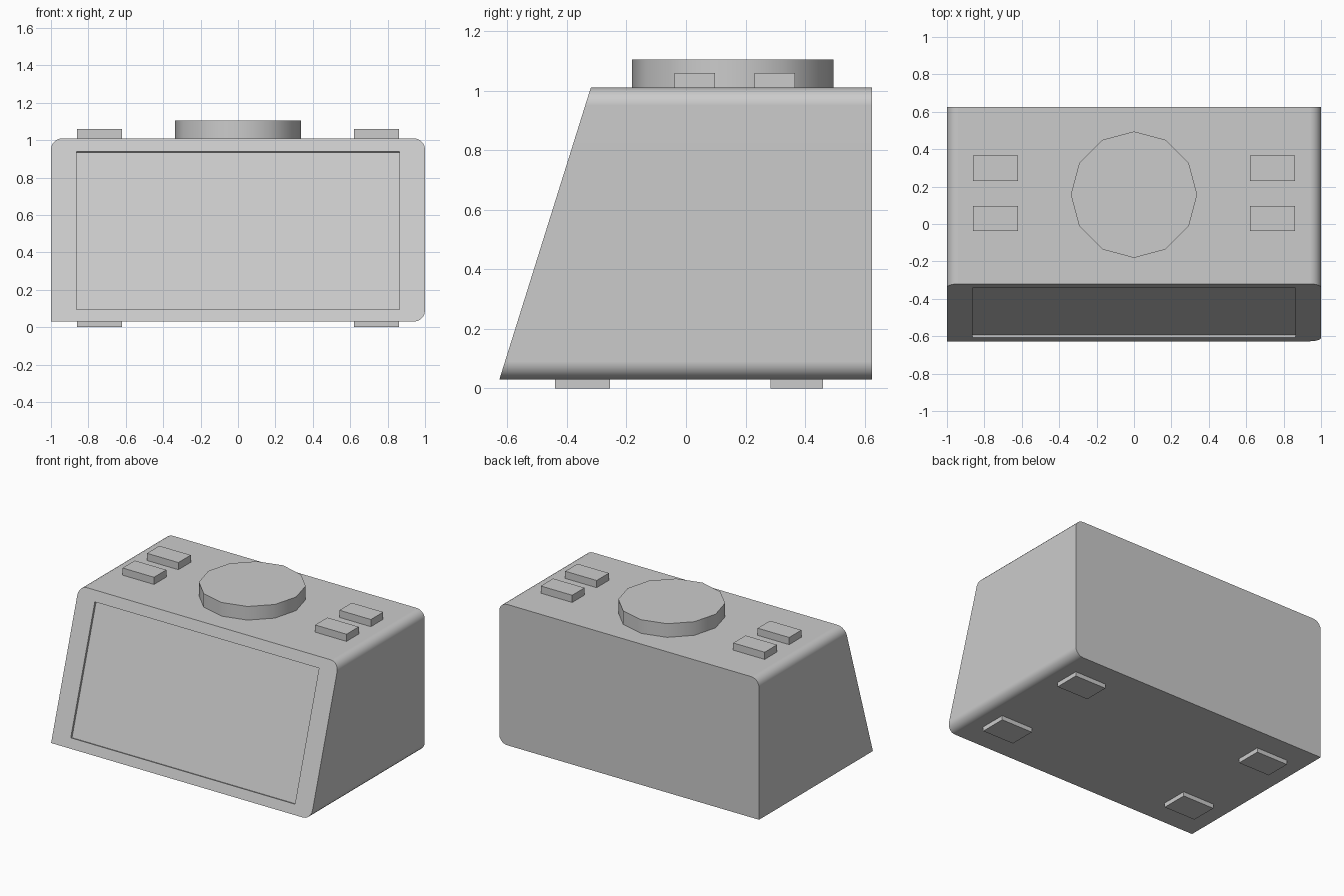
import bpy, bmesh
from math import sin, cos, pi, radians
from mathutils import Vector

if "Cube" in bpy.data.objects:
    bpy.data.objects.remove(bpy.data.objects["Cube"])

BOT, TOP, BACK = 0.03, 1.01, 0.625
FRONT_BOT, FRONT_TOP = -0.627, -0.32
SLOPE = (FRONT_TOP - FRONT_BOT) / (TOP - BOT)


def front(x, z):
    """Point on the sloping front plane."""
    return Vector((x, FRONT_BOT + (z - BOT) * SLOPE, z))


def finish(name, bm, angle):
    bmesh.ops.recalc_face_normals(bm, faces=bm.faces[:])
    me = bpy.data.meshes.new(name)
    bm.to_mesh(me)
    bm.free()
    ob = bpy.data.objects.new(name, me)
    bpy.context.collection.objects.link(ob)
    bpy.ops.object.select_all(action='DESELECT')
    ob.select_set(True)
    bpy.context.view_layer.objects.active = ob
    bpy.ops.object.shade_smooth_by_angle(angle=radians(angle))
    mod = ob.modifiers.new("flat_faces", 'WEIGHTED_NORMAL')
    mod.keep_sharp = True
    return ob


def box(name, x0, x1, y0, y1, z0, z1):
    bm = bmesh.new()
    bmesh.ops.create_cube(bm, size=1)
    for v in bm.verts:
        v.co = ((x0 + x1) / 2 + v.co.x * (x1 - x0),
                (y0 + y1) / 2 + v.co.y * (y1 - y0),
                (z0 + z1) / 2 + v.co.z * (z1 - z0))
    return finish(name, bm, 30)


def bridge(bm, a, b):
    for i in range(len(a)):
        j = (i + 1) % len(a)
        bm.faces.new((a[i], a[j], b[j], b[i]))


def loop_edges(bm, vs):
    return [bm.edges.get((vs[i - 1], vs[i])) for i in range(len(vs))]


# Body outline: three rounded corners, the lower left one stays square
R, SEG = 0.06, 5
outline = [(-1, BOT)]
for cx, cz, start in ((1 - R, BOT + R, -pi / 2), (1 - R, TOP - R, 0), (-1 + R, TOP - R, pi / 2)):
    for i in range(SEG + 1):
        a = start + pi / 2 * i / SEG
        outline.append((cx + R * cos(a), cz + R * sin(a)))

# Body with recessed screen in the sloping front
bm = bmesh.new()
front_loop = [bm.verts.new(front(x, z)) for x, z in outline]
back_loop = [bm.verts.new((x, BACK, z)) for x, z in outline]
bridge(bm, front_loop, back_loop)
bm.faces.new(back_loop)

inward = Vector((0, 1, -SLOPE)).normalized() * 0.015
screen = [front(x, z) for x, z in ((-0.863, 0.095), (0.863, 0.095), (0.863, 0.94), (-0.863, 0.94))]
rim = [bm.verts.new(p) for p in screen]
floor = [bm.verts.new(p + inward) for p in screen]
bridge(bm, rim, floor)
bm.faces.new(floor)
bmesh.ops.triangle_fill(bm, use_beauty=True, normal=-inward.normalized(),
                        edges=loop_edges(bm, front_loop) + loop_edges(bm, rim))
finish("clock_body", bm, 30)

# Twelve-sided top dial
bm = bmesh.new()
bmesh.ops.create_cone(bm, cap_ends=True, segments=12, radius1=0.338, radius2=0.338, depth=0.095)
bmesh.ops.translate(bm, verts=bm.verts[:], vec=(0, 0.157, TOP + 0.0475))
finish("top_dial", bm, 35)

# Buttons and feet, mirrored left and right
for side, s in (("left", -1), ("right", 1)):
    x0, x1 = sorted((s * 0.62, s * 0.862))
    box(f"front_{side}_button", x0, x1, -0.038, 0.097, TOP, 1.06)
    box(f"back_{side}_button", x0, x1, 0.23, 0.366, TOP, 1.06)
    box(f"front_{side}_foot", x0, x1, -0.44, -0.255, 0, BOT)
    box(f"back_{side}_foot", x0, x1, 0.284, 0.461, 0, BOT)
